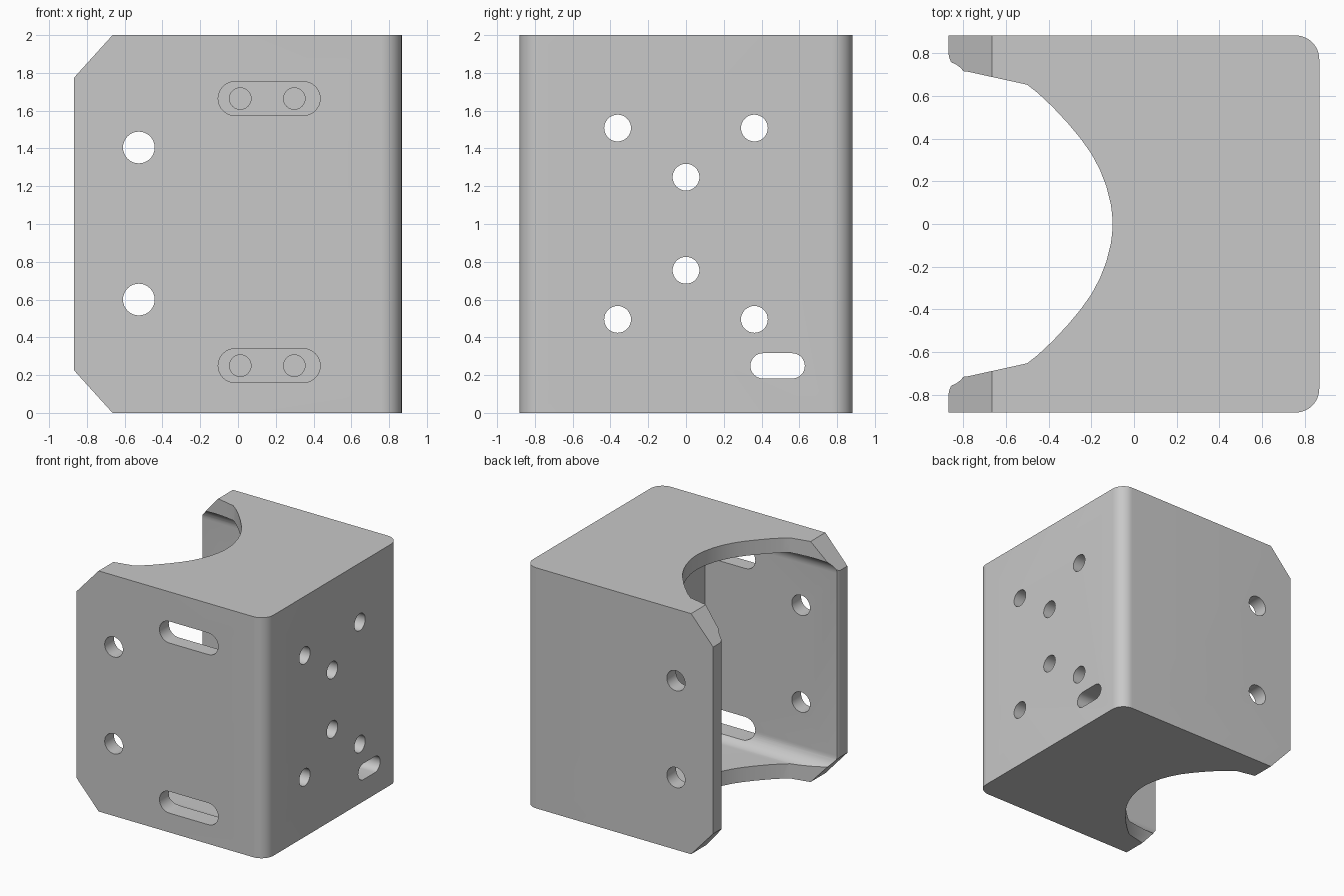
import bpy, bmesh
from math import pi, sin, cos

if "Cube" in bpy.data.objects:
    bpy.data.objects.remove(bpy.data.objects["Cube"])

grey = bpy.data.materials.new("plain grey")
grey.use_nodes = True
grey.diffuse_color = (0.58, 0.58, 0.58, 1)
grey.node_tree.nodes["Principled BSDF"].inputs["Base Color"].default_value = (0.58, 0.58, 0.58, 1)


def arc(cx, cy, r, start, end, n=12):
    return [(cx + r * cos(start + (end - start) * i / n),
             cy + r * sin(start + (end - start) * i / n)) for i in range(n + 1)]


def slot(cx, cy, half, r):
    """Outline with round ends; half = 0 gives a circle."""
    pts = arc(cx + half, cy, r, -pi / 2, pi / 2, 16)
    pts += arc(cx - half, cy, r, pi / 2, 3 * pi / 2, 16)
    return pts if half else pts[:16] + pts[17:-1]


def rounded(hw, z0, z1, r):
    return (arc(hw - r, z0 + r, r, -pi / 2, 0) + arc(hw - r, z1 - r, r, 0, pi / 2)
            + arc(r - hw, z1 - r, r, pi / 2, pi) + arc(r - hw, z0 + r, r, pi, 1.5 * pi))


def prism(name, pts, axis, t0, t1):
    """Extrude a 2D outline along an axis."""
    place = {"x": lambda a, b, t: (t, a, b),
             "y": lambda a, b, t: (a, t, b),
             "z": lambda a, b, t: (a, b, t)}[axis]
    bm = bmesh.new()
    low = [bm.verts.new(place(a, b, t0)) for a, b in pts]
    high = [bm.verts.new(place(a, b, t1)) for a, b in pts]
    bm.faces.new(low)
    bm.faces.new(high)
    for i in range(len(pts)):
        j = (i + 1) % len(pts)
        bm.faces.new((low[i], low[j], high[j], high[i]))
    bmesh.ops.recalc_face_normals(bm, faces=bm.faces)
    mesh = bpy.data.meshes.new(name)
    bm.to_mesh(mesh)
    bm.free()
    mesh.materials.append(grey)
    obj = bpy.data.objects.new(name, mesh)
    bpy.context.collection.objects.link(obj)
    return obj


# Solid block with two rounded upright edges
W, D, H = 0.867, 0.882, 2.0
WALL = 0.76  # inner face of the side walls
outline = ([(-W, -D)] + arc(W - 0.11, -D + 0.11, 0.11, -pi / 2, 0)
           + arc(W - 0.11, D - 0.11, 0.11, 0, pi / 2) + [(-W, D)])
body = prism("bracket_body", outline, "z", 0, H)

# Hollow, open on the -x side, with filleted ceiling and floor
cutters = [prism("cavity", rounded(WALL, 0.122, H - 0.122, 0.12), "x", -1.2, 0.357)]

# Flared mouth through the top and bottom plates
half = [(-0.5, 0.652), (-0.45, 0.613), (-0.38, 0.547), (-0.31, 0.472), (-0.25, 0.4),
        (-0.2, 0.33), (-0.16, 0.255), (-0.13, 0.178), (-0.108, 0.09), (-0.102, 0.04)]
side = [(-1.1, 0.795)] + arc(-0.778, 0.803, 0.09, pi, 1.5 * pi, 10) + half
mouth = side + [(-0.1, 0)] + [(x, -y) for x, y in reversed(side)]
cutters.append(prism("mouth", mouth, "z", -0.5, 2.5))

# Clipped corners of the side walls
for s in (-1, 1):
    tri = [(-W - 0.2, 1 + s * 0.555), (-0.665 + 0.2, 1 + s * 1.22), (-W - 0.2, 1 + s * 1.22)]
    cutters.append(prism("corner_clip", tri, "y", -1.5, 1.5))

# Side wall holes, long slots and blind fixing holes
for z in (0.6, 1.405):
    cutters.append(prism("side_hole", slot(-0.525, z, 0, 0.084), "y", -1.5, 1.5))
for z in (0.25, 1.664):
    cutters.append(prism("side_slot", slot(0.165, z, 0.18, 0.09), "y", -1.5, WALL + 0.002))
    for x in (0.012, 0.298):
        cutters.append(prism("blind_hole", slot(x, z, 0, 0.057), "y", 0.6, 0.82))

# Holes and slot in the thick end wall
for y, z in ((-0.362, 0.495), (0.362, 0.495), (-0.362, 1.508), (0.362, 1.508), (0, 0.755), (0, 1.248)):
    cutters.append(prism("end_hole", slot(y, z, 0, 0.071), "x", 0.2, 1.2))
cutters.append(prism("end_slot", slot(0.485, 0.249, 0.077, 0.067), "x", 0.2, 1.2))

# Cut everything out
bpy.ops.object.select_all(action="DESELECT")
bpy.context.view_layer.objects.active = body
body.select_set(True)
for c in cutters:
    c.hide_render = True
    m = body.modifiers.new("cut", "BOOLEAN")
    m.operation, m.solver, m.object = "DIFFERENCE", "EXACT", c
    bpy.ops.object.modifier_apply(modifier=m.name)
    bpy.data.objects.remove(c)
bpy.ops.object.shade_smooth_by_angle(angle=pi / 7)
